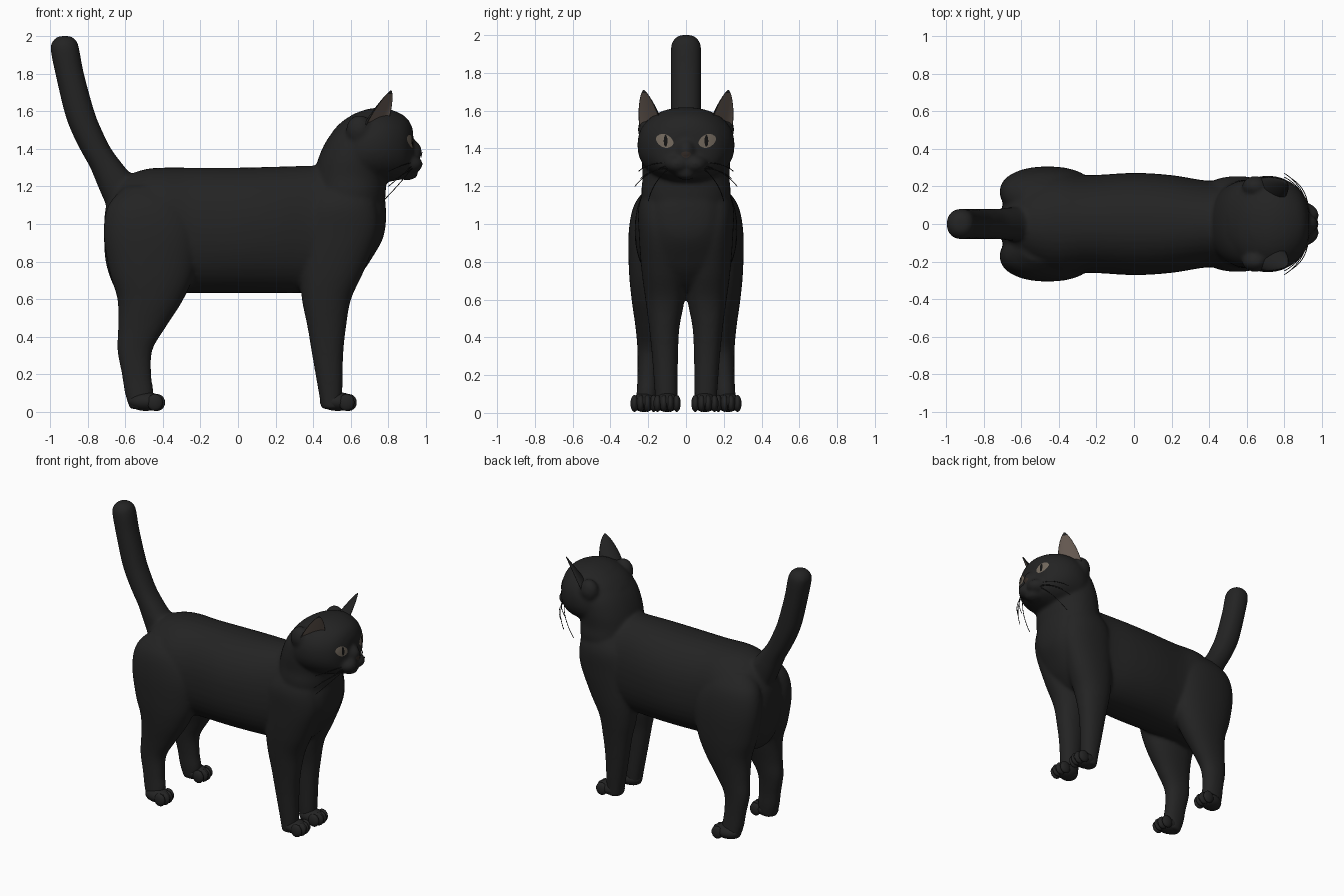
import bpy, bmesh, math
from mathutils import Vector, Matrix
from mathutils.bvhtree import BVHTree

if "Cube" in bpy.data.objects:
    bpy.data.objects.remove(bpy.data.objects["Cube"])


def mat(name, r, g, b):
    m = bpy.data.materials.new(name)
    m.diffuse_color = (r, g, b, 1)
    m.use_nodes = True
    m.node_tree.nodes["Principled BSDF"].inputs["Base Color"].default_value = m.diffuse_color
    return m


BLACK = mat("black_fur", 0.017, 0.017, 0.017)
EAR = mat("ear_inside", 0.15, 0.115, 0.095)
EYE = mat("eye_iris", 0.17, 0.14, 0.11)
PUPIL = mat("pupil_black", 0.006, 0.006, 0.006)
NOSE = mat("nose_brown", 0.035, 0.025, 0.02)


def make(name, bm, *mats):
    bmesh.ops.recalc_face_normals(bm, faces=bm.faces)
    me = bpy.data.meshes.new(name)
    bm.to_mesh(me)
    bm.free()
    for m in mats:
        me.materials.append(m)
    for p in me.polygons:
        p.use_smooth = True
    ob = bpy.data.objects.new(name, me)
    bpy.context.collection.objects.link(ob)
    return ob


def spline(secs, sub=6):
    """Catmull-Rom interpolation of section tuples."""
    out = []
    for i in range(len(secs) - 1):
        p = [secs[max(0, min(len(secs) - 1, i + k))] for k in (-1, 0, 1, 2)]
        for j in range(sub):
            t = j / sub
            out.append([0.5 * (2 * b + (c - a) * t + (2 * a - 5 * b + 4 * c - d) * t * t
                               + (3 * b - a - 3 * c + d) * t ** 3) for a, b, c, d in zip(*p)])
    return out + [list(secs[-1])]


def skin(bm, rings):
    vs = [[bm.verts.new(p) for p in r] for r in rings]
    n = len(vs[0])
    for a, b in zip(vs, vs[1:]):
        for k in range(n):
            bm.faces.new((a[k], a[(k + 1) % n], b[(k + 1) % n], b[k]))
    bm.faces.new(vs[0])
    bm.faces.new(vs[-1][::-1])


def loft(bm, axis, secs, s=1, e=2.2, n=40):
    """Sections: position on axis, lo/hi of the other profile axis, lo/hi of y."""
    rings = []
    for t, a0, a1, b0, b1 in spline(secs):
        ring = []
        for k in range(n):
            w = 2 * math.pi * k / n
            c, d = math.cos(w), math.sin(w)
            c = math.copysign(abs(c) ** (2 / e), c)
            d = math.copysign(abs(d) ** (2 / e), d)
            a = (a0 + a1) / 2 + (a1 - a0) / 2 * c
            y = s * ((b0 + b1) / 2 + (b1 - b0) / 2 * d)
            ring.append((t, y, a) if axis == 'x' else (a, y, t))
        rings.append(ring)
    skin(bm, rings)


def ball(bm, c, r, seg=24):
    bmesh.ops.create_uvsphere(bm, u_segments=seg, v_segments=seg // 2, radius=1,
                              matrix=Matrix.Translation(c) @ Matrix.Diagonal((*r, 1)))


def sym(*secs):
    return [(t, a, b, -h, h) for t, a, b, h in secs]


# Body: torso, neck, head, tail and legs fused into one smooth skin
bm = bmesh.new()
loft(bm, 'x', sym((-.712, .88, 1.02, .03), (-.70, .78, 1.10, .10), (-.66, .67, 1.18, .17),
                  (-.6, .61, 1.25, .215), (-.5, .61, 1.29, .26), (-.4, .62, 1.30, .28),
                  (-.25, .632, 1.30, .26), (0, .632, 1.30, .272), (.2, .632, 1.305, .26),
                  (.4, .635, 1.31, .23), (.55, .65, 1.31, .24), (.65, .73, 1.26, .23),
                  (.72, .83, 1.22, .19), (.77, .92, 1.17, .12), (.787, 1.0, 1.1, .04)))
loft(bm, 'z', sym((1.0, .42, .77, .20), (1.15, .405, .785, .235), (1.25, .405, .79, .23),
                  (1.35, .428, .80, .235), (1.45, .475, .80, .225), (1.53, .545, .78, .18),
                  (1.59, .62, .75, .10)))
loft(bm, 'x', sym((.50, 1.32, 1.49, .12), (.56, 1.26, 1.55, .20), (.64, 1.22, 1.595, .245),
                  (.72, 1.22, 1.617, .257), (.80, 1.225, 1.612, .24), (.87, 1.238, 1.585, .195),
                  (.91, 1.255, 1.55, .14), (.932, 1.30, 1.50, .07)))
loft(bm, 'z', sym((1.05, -.68, -.50, .09), (1.2, -.745, -.52, .09), (1.3, -.787, -.60, .083),
                  (1.4, -.842, -.675, .08), (1.5, -.89, -.725, .08), (1.6, -.925, -.765, .08),
                  (1.8, -.972, -.82, .08), (1.93, -.997, -.845, .08), (1.975, -.985, -.86, .065),
                  (2.0, -.955, -.89, .035)))
HIND = [(.015, -.575, -.46, .16, .27), (.1, -.602, -.45, .15, .262), (.2, -.618, -.462, .145, .257),
        (.33, -.642, -.455, .13, .257), (.45, -.638, -.385, .11, .267), (.6, -.642, -.29, .07, .288),
        (.75, -.685, -.23, .05, .302), (.95, -.715, -.21, .04, .304), (1.1, -.69, -.27, .04, .275),
        (1.2, -.6, -.38, .05, .2)]
FORE = [(.015, .445, .545, .05, .16), (.1, .43, .555, .045, .165), (.3, .395, .56, .042, .18),
        (.45, .37, .575, .035, .195), (.6, .34, .602, .008, .215), (.75, .33, .67, .005, .235),
        (.95, .34, .745, .01, .25), (1.1, .37, .74, .02, .25), (1.22, .45, .7, .03, .2)]
for s in (1, -1):
    loft(bm, 'z', HIND, s)
    loft(bm, 'z', FORE, s)
    ball(bm, (.905, s * .045, 1.318), (.08, .07, .052))      # muzzle pads
    ball(bm, (.645, s * .2, 1.5), (.07, .055, .08))          # bulge behind the ear
ball(bm, (.915, 0, 1.385), (.065, .05, .065))                # nose bridge
ball(bm, (.90, 0, 1.268), (.06, .06, .035))                  # chin
raw = make("body_raw", bm)
rm = raw.modifiers.new("fuse", 'REMESH')
rm.mode = 'VOXEL'
rm.voxel_size = .012
sm = raw.modifiers.new("soften", 'SMOOTH')
sm.factor = .5
sm.iterations = 7
ev = raw.evaluated_get(bpy.context.evaluated_depsgraph_get())
bm = bmesh.new()
bm.from_mesh(ev.to_mesh())
bpy.data.objects.remove(raw)
tree = BVHTree.FromBMesh(bm)
make("body", bm, BLACK)

# Paws with four toes each
for part, x, yc in (("hind_paw", -.43, .222), ("front_paw", .59, .1)):
    for s in (1, -1):
        bm = bmesh.new()
        ball(bm, (x - .06, s * yc, .055), (.095, .066, .05))
        for i in range(4):
            o = i - 1.5
            ball(bm, (x - .012 * (abs(o) > 1), s * yc + o * .034, .05), (.042, .021, .045), 20)
        make(part, bm, BLACK)

# Ears: cupped crescents, with the front side coloured
for s in (1, -1):
    B, T = Vector((.715, s * .18, 1.47)), Vector((.815, s * .225, 1.71))
    F, W = Vector((.72, s * .69, 0)), Vector((-.69, s * .72, 0))
    rings, n, rows = [], 32, 14
    for j in range(rows + 1):
        t = j / rows
        w = .08 * (1 - t ** 2) ** .8 + .004
        d = .075 * (1 - t) + .006
        ring = []
        for k in range(n):
            a = 2 * math.pi * k / n
            q = math.sin(a)
            ring.append(B.lerp(T, t) + W * w * math.cos(a) - F * d * (q * .35 if q > 0 else -q))
        rings.append(ring)
    bm = bmesh.new()
    skin(bm, rings)
    bm.faces.ensure_lookup_table()
    for i, f in enumerate(bm.faces):
        if n <= i < rows * n - n and 1 <= i % n < n // 2 - 1:
            f.material_index = 1
    make("ear", bm, BLACK, EAR)


def plate(name, y, z, shape, lift, m, n=28, rows=5):
    """Thin patch lying on the face, projected along x."""
    bm = bmesh.new()

    def pt(py, pz):
        hit = tree.ray_cast(Vector((2, py, pz)), Vector((-1, 0, 0)))[0]
        return bm.verts.new((hit.x + lift, py, pz))
    mid, last = pt(y, z), None
    for j in range(1, rows + 1):
        ring = []
        for k in range(n):
            dy, dz = shape(2 * math.pi * k / n)
            ring.append(pt(y + dy * j / rows, z + dz * j / rows))
        for k in range(n):
            k2 = (k + 1) % n
            bm.faces.new((last[k], last[k2], ring[k2], ring[k]) if last else (mid, ring[k], ring[k2]))
        last = ring
    ob = make(name, bm, m)
    if ob.data.polygons[0].normal.x < 0:
        ob.data.flip_normals()


# Eyes, pupils and nose
for s in (1, -1):
    def almond(a):
        c, d = math.cos(a), math.sin(a)
        return s * .047 * c, .036 * d * abs(d) ** .25 + .010 * c
    plate("eye", s * .113, 1.44, almond, .004, EYE)
    plate("pupil", s * .108, 1.44, lambda a: (.010 * math.cos(a), .031 * math.sin(a)), .007, PUPIL)
plate("nose", 0, 1.366, lambda a: (.024 * math.cos(a) * (1 + .4 * math.sin(a)), .017 * math.sin(a)),
      .005, NOSE)

# Whiskers: thin drooping curves
cu = bpy.data.curves.new("whiskers", 'CURVE')
cu.dimensions = '3D'
cu.bevel_depth = .0022
cu.bevel_resolution = 1
for s in (1, -1):
    for i, end in enumerate(((.80, .25, 1.28), (.80, .27, 1.20), (.77, .20, 1.12), (.84, .24, 1.24))):
        p0, p2 = Vector((.93, .075, 1.325 - .01 * i)), Vector(end)
        p1 = (p0 + p2) / 2 + Vector((.035, .035, .025))
        sp = cu.splines.new('POLY')
        sp.points.add(10)
        for k in range(11):
            t = k / 10
            p = p0 * (1 - t) ** 2 + p1 * 2 * t * (1 - t) + p2 * t * t
            sp.points[k].co = (p.x, s * p.y, p.z, 1)
cu.materials.append(BLACK)
bpy.context.collection.objects.link(bpy.data.objects.new("whiskers", cu))
